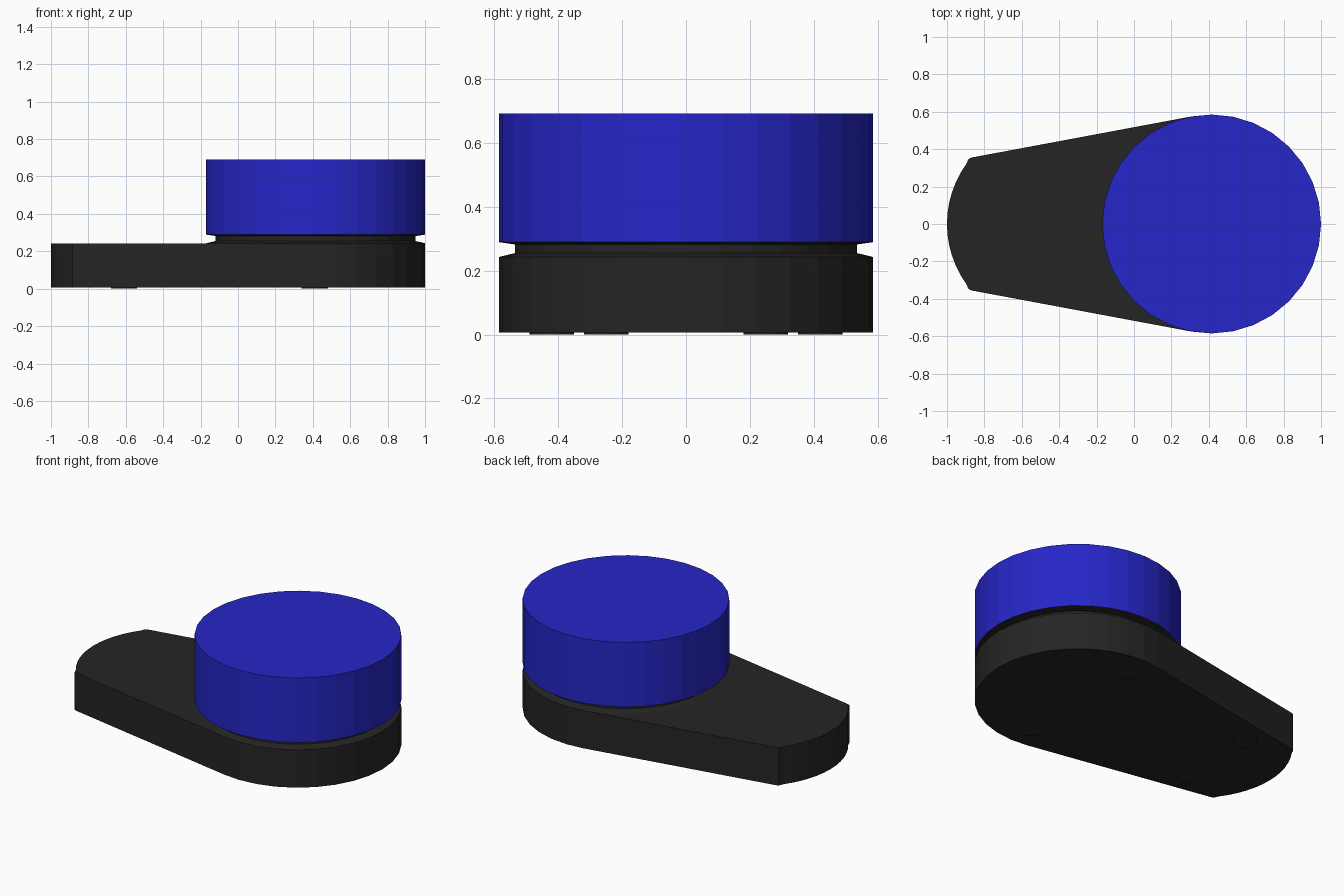
import bpy, bmesh, math

cube = bpy.data.objects.get("Cube")
if cube:
    bpy.data.objects.remove(cube)

CX, R, SEG = 0.415, 0.585, 32


def material(name, rgb):
    mat = bpy.data.materials.new(name)
    mat.use_nodes = True
    mat.diffuse_color = (*rgb, 1)
    mat.node_tree.nodes["Principled BSDF"].inputs["Base Color"].default_value = (*rgb, 1)
    return mat


black = material("black plastic", (0.018, 0.018, 0.018))
blue = material("blue plastic", (0.019, 0.019, 0.58))


def loft(name, rings, mat):
    """Skin stacked rings of points and cap both ends."""
    bm = bmesh.new()
    loops = [[bm.verts.new(p) for p in ring] for ring in rings]
    n = len(loops[0])
    for low, high in zip(loops, loops[1:]):
        for i in range(n):
            j = (i + 1) % n
            bm.faces.new((low[i], low[j], high[j], high[i]))
    bm.faces.new(loops[0][::-1])
    bm.faces.new(loops[-1])
    bmesh.ops.recalc_face_normals(bm, faces=bm.faces)
    mesh = bpy.data.meshes.new(name)
    bm.to_mesh(mesh)
    bm.free()
    mesh.materials.append(mat)
    obj = bpy.data.objects.new(name, mesh)
    bpy.context.collection.objects.link(obj)
    return obj


def turned(name, x, y, profile, mat, seg=SEG):
    """Round part from (radius, height) pairs."""
    angles = [2 * math.pi * i / seg for i in range(seg)]
    return loft(name, [[(x + r * math.cos(a), y + r * math.sin(a), z) for a in angles]
                       for r, z in profile], mat)


# Base outline: large round end, straight tangent sides, shallow curved small end
half = [(CX + R * math.cos(a), R * math.sin(a))
        for a in [2 * math.pi * i / SEG for i in range(9)] + [math.radians(100.6)]]
half += [(-0.87, 0.355), (-0.885, 0.348)]
END_R = 0.55
half += [(END_R - 1 - END_R * math.cos(a), END_R * math.sin(a))
         for a in [math.radians(d) for d in (36, 30, 24, 18, 12, 6, 0)]]
outline = half + [(x, -y) for x, y in half[-2:0:-1]]
loft("base", [[(x, y, z) for x, y in outline] for z in (0.007, 0.243)], black)

# Grooved neck between base and knob
turned("neck", CX, 0, [(R, 0.243), (0.535, 0.255), (0.535, 0.282), (R, 0.289)], black)

# Knob
turned("knob", CX, 0, [(R, 0.289), (R, 0.692)], blue)

# Feet
for end, x, y in (("large_end", 0.41, 0.42), ("small_end", -0.61, 0.25)):
    for side, s in (("left", -1), ("right", 1)):
        turned(f"foot_{end}_{'front' if s < 0 else 'back'}", x, s * y,
               [(0.07, 0), (0.07, 0.01)], black, 24)
